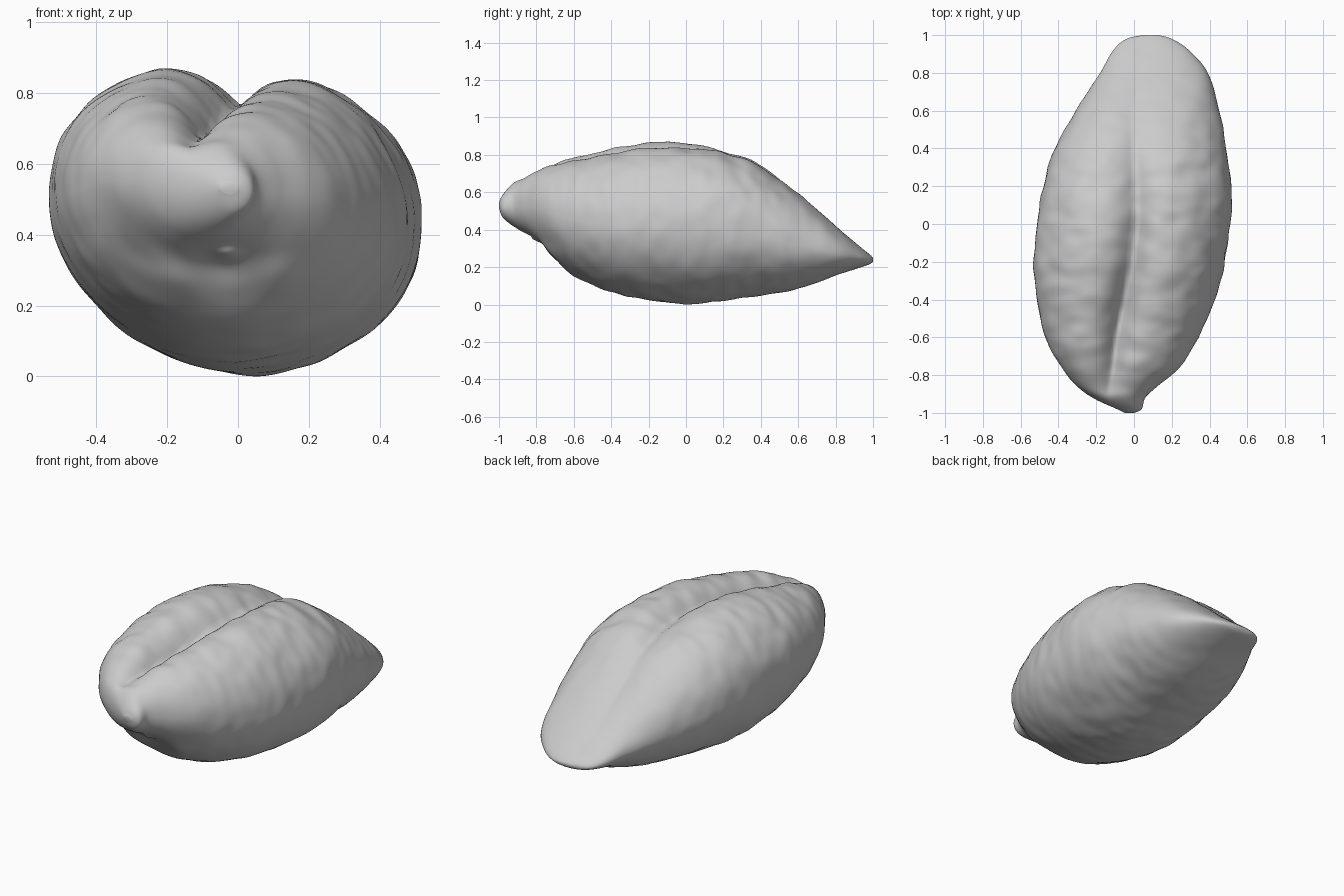
import bpy
import bmesh
from math import cos, sin, pi, exp, sqrt, copysign
from mathutils import Vector, noise

if "Cube" in bpy.data.objects:
    bpy.data.objects.remove(bpy.data.objects["Cube"])

AROUND = 180       # points around each ring
STEPS = 12         # rings between two stations

# Stations along the seed: y, right x, left x, bottom z, top z, groove x, groove depth
STATIONS = [
    (-1.0, -.05, 0, .51, .54, -.05, 0),
    (-.98, -.09, .04, .46, .585, -.09, .01),
    (-.92, -.22, .06, .405, .66, -.13, .03),
    (-.86, -.3, .125, .36, .7, -.13, .07),
    (-.75, -.39, .25, .28, .76, -.11, .13),
    (-.6, -.47, .34, .15, .81, -.09, .19),
    (-.4, -.515, .43, .065, .855, -.05, .2),
    (-.2, -.53, .48, .02, .885, -.01, .18),
    (0, -.515, .51, 0, .885, .01, .155),
    (.2, -.48, .52, .02, .85, .01, .125),
    (.4, -.42, .49, .045, .765, 0, .085),
    (.6, -.31, .45, .08, .61, 0, .05),
    (.8, -.18, .39, .15, .425, .02, .02),
    (.92, -.11, .29, .19, .32, .04, .012),
    (.98, -.04, .2, .21, .265, .07, 0),
    (1.0, .05, .13, .225, .245, .09, 0),
]


def blend(p, q, r, s, t):
    """Smooth curve through q and r."""
    return q + .5 * t * (r - p + t * (2 * p - 5 * q + 4 * r - s
                                      + t * (3 * (q - r) + s - p)))


def sections():
    """Stations refined into closely spaced cross-sections."""
    last = len(STATIONS) - 1
    for i in range(last):
        near = [STATIONS[min(max(i + k, 0), last)] for k in (-1, 0, 1, 2)]
        for j in range(STEPS):
            yield [blend(*values, j / STEPS) for values in zip(*near)]
    yield STATIONS[-1]


def power(value, exponent):
    return copysign(abs(value) ** exponent, value)


def surface_point(section, angle):
    y, right, left, bottom, top, groove_x, depth = section
    c, s = cos(angle), sin(angle)
    half_w, half_h = (left - right) / 2, (top - bottom) / 2
    up = max(s, 0)
    size = min(1, half_h * 3)
    # Full upper lobes over a slightly leaner underside
    shape = .92 if s > 0 else 1.05
    x = (left + right) / 2 + half_w * power(c, shape)
    z = (top + bottom) / 2 + half_h * power(s, shape)
    # Two lobes separated by the long groove, the whole body leaning to the left
    away = sqrt((x - groove_x) ** 2 + .0003)
    z -= depth * up * exp(-away / (.09 + .03 * y))
    z -= .035 * c * size
    # Wrinkled skin, strongest over the sides and upper lobes
    fade = size * (.55 + .45 * up)
    skin = (.01 * noise.noise(Vector((x * 4, y * 7, z * 4)))
            + .009 * noise.noise(Vector((x * 9, y * 14, z * 9))))
    point = Vector((x + c * skin * fade, y, z + s * skin * fade))
    # Hollow under the front tip, its raised rim, and a small bump inside
    for centre, radius, push in (((-.05, -.82, .33), .11, .045),
                                 ((-.2, -.72, .24), .08, -.03),
                                 ((.13, -.74, .26), .07, -.025),
                                 ((-.03, -.79, .34), .035, -.025)):
        gap = (point - Vector(centre)).length / radius
        point.y += push * exp(-gap * gap)
    return point


# Skin the sections into one closed seed body
bm = bmesh.new()
rings = [[bm.verts.new(surface_point(sec, 2 * pi * k / AROUND))
          for k in range(AROUND)] for sec in sections()]
for a, b in zip(rings, rings[1:]):
    for k in range(AROUND):
        n = (k + 1) % AROUND
        bm.faces.new((a[k], a[n], b[n], b[k]))
bm.faces.new(rings[0])
bm.faces.new(rings[-1])
bmesh.ops.recalc_face_normals(bm, faces=bm.faces)

# Stand it on the ground
lowest = min(v.co.z for v in bm.verts)
bmesh.ops.translate(bm, verts=bm.verts, vec=(0, 0, -lowest))

mesh = bpy.data.meshes.new("seed_body")
bm.to_mesh(mesh)
bm.free()
seed = bpy.data.objects.new("seed_body", mesh)
bpy.context.collection.objects.link(seed)

# Plain grey husk colour
grey = bpy.data.materials.new("husk_grey")
grey.use_nodes = True
colour = (.6, .6, .6, 1)
grey.diffuse_color = colour
grey.node_tree.nodes["Principled BSDF"].inputs["Base Color"].default_value = colour
mesh.materials.append(grey)

for face in mesh.polygons:
    face.use_smooth = True
